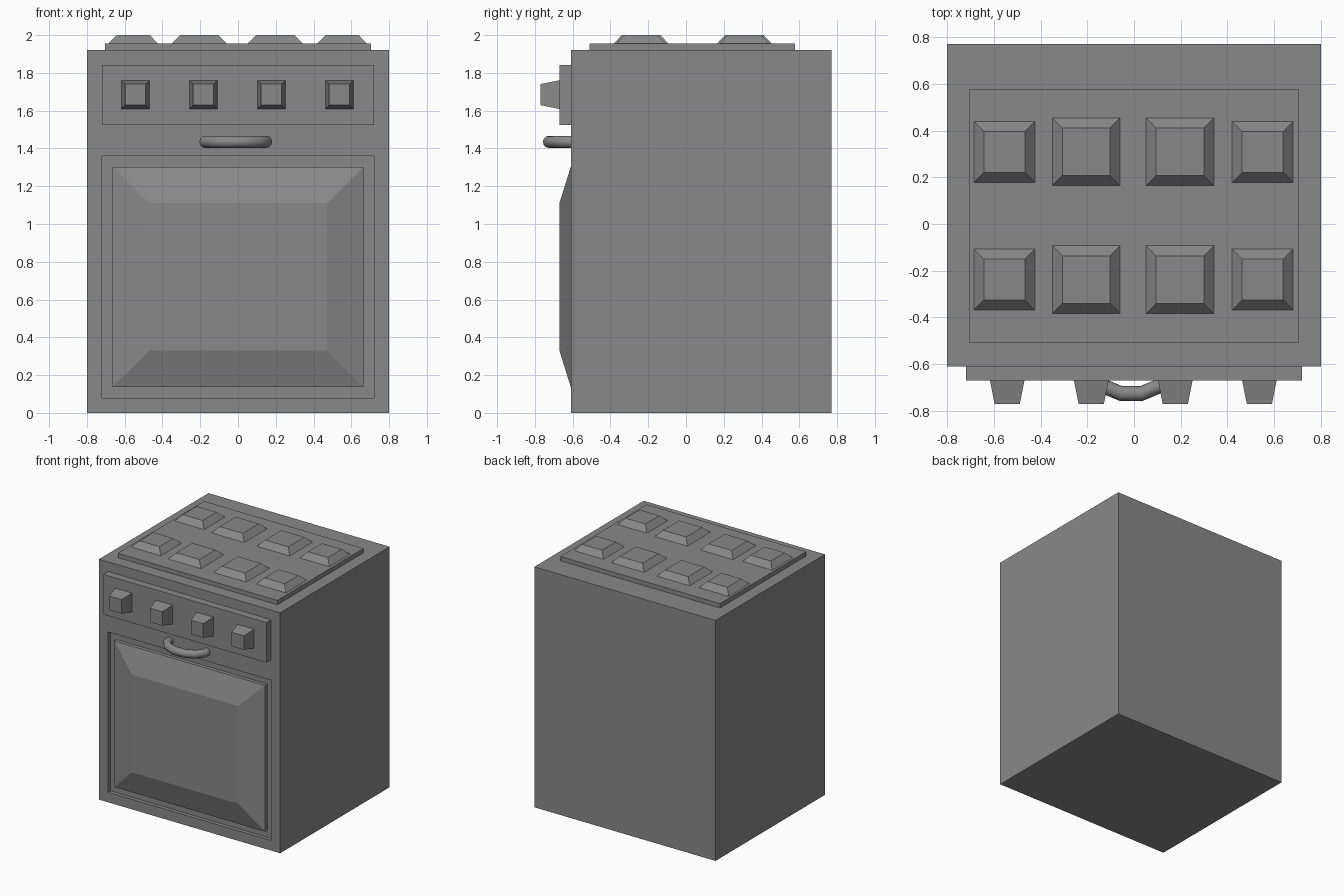
import bpy
import math
from mathutils import Vector

cube = bpy.data.objects.get("Cube")
if cube:
    bpy.data.objects.remove(cube, do_unlink=True)

# Single enamel colour
grey = bpy.data.materials.new("grey_enamel")
grey.use_nodes = True
GREY = (0.25, 0.25, 0.25, 1)
grey.diffuse_color = GREY
grey.node_tree.nodes["Principled BSDF"].inputs["Base Color"].default_value = GREY


def add_object(name, verts, faces):
    mesh = bpy.data.meshes.new(name)
    mesh.from_pydata(verts, [], faces)
    mesh.materials.append(grey)
    obj = bpy.data.objects.new(name, mesh)
    bpy.context.collection.objects.link(obj)
    return obj


def loft(name, rings, start_cap=True):
    """Join four-cornered rings into a shell, closed at the ends."""
    verts = [v for ring in rings for v in ring]
    faces = [(4 * r + i, 4 * r + (i + 1) % 4, 4 * r + 4 + (i + 1) % 4, 4 * r + 4 + i)
             for r in range(len(rings) - 1) for i in range(4)]
    if start_cap:
        faces.append((3, 2, 1, 0))
    last = 4 * (len(rings) - 1)
    faces.append(tuple(range(last, last + 4)))
    return add_object(name, verts, faces)


def flat_ring(cx, cy, hx, hy, z):
    return [(cx + sx * hx, cy + sy * hy, z)
            for sx, sy in ((-1, -1), (1, -1), (1, 1), (-1, 1))]


def front_ring(cx, cz, hx, hz, y):
    return [(cx + sx * hx, y, cz + sz * hz)
            for sx, sz in ((-1, -1), (1, -1), (1, 1), (-1, 1))]


FRONT, BACK, TOP = -0.61, 0.77, 1.92
RECESS = FRONT + 0.03
PANEL = -0.67
DOOR_Z = 0.72

# Cabinet with a shallow pocket in its front for the door
loft("cabinet", [
    front_ring(0, TOP / 2, 0.8, TOP / 2, BACK),
    front_ring(0, TOP / 2, 0.8, TOP / 2, FRONT),
    front_ring(0, DOOR_Z, 0.72, 0.64, FRONT),
    front_ring(0, DOOR_Z, 0.72, 0.64, RECESS)])

# Door with a sloped border
loft("oven_door", [
    front_ring(0, DOOR_Z, 0.665, 0.583, RECESS),
    front_ring(0, DOOR_Z, 0.665, 0.583, FRONT),
    front_ring(0, DOOR_Z, 0.47, 0.39, PANEL)])

# Control panel and tapered knobs
loft("control_panel", [front_ring(0, 1.683, 0.72, 0.16, FRONT),
                       front_ring(0, 1.683, 0.72, 0.16, PANEL)])
for i in range(4):
    x = -0.543 + 0.36 * i
    loft(f"knob_{i + 1}", [front_ring(x, 1.685, 0.074, 0.076, PANEL),
                           front_ring(x, 1.685, 0.054, 0.056, -0.77)])

# Hob plate
loft("hob_plate", [flat_ring(0, 0.034, 0.705, 0.544, TOP),
                   flat_ring(0, 0.034, 0.705, 0.544, 1.955)])

# Burners: small at the sides, large in the middle
columns = ((-0.555, 0.131), (-0.205, 0.145), (0.197, 0.145), (0.551, 0.131))
for row, y in (("front", -0.238), ("back", 0.309)):
    for i, (x, half) in enumerate(columns):
        loft(f"{row}_burner_{i + 1}", [flat_ring(x, y, half, half, 1.955),
                                       flat_ring(x, y, half - 0.043, half - 0.043, 2.0)])

# Curved door handle, swept round tube with its ends inside the cabinet
SIDES, TUBE = 12, 0.032
angles = [math.radians(a) for a in range(-15, 196, 30)]
verts, faces = [], []
for a in angles:
    centre = Vector((-0.012 + 0.168 * math.cos(a), FRONT - 0.12 * math.sin(a), 1.435))
    out = Vector((0.12 * math.cos(a), -0.168 * math.sin(a), 0)).normalized()
    for s in range(SIDES):
        t = math.tau * s / SIDES
        verts.append(centre + TUBE * (math.cos(t) * out + math.sin(t) * Vector((0, 0, 1))))
for r in range(len(angles) - 1):
    for s in range(SIDES):
        n = (s + 1) % SIDES
        faces.append((r * SIDES + s, r * SIDES + n, (r + 1) * SIDES + n, (r + 1) * SIDES + s))
handle = add_object("door_handle", verts, faces)
handle.data.shade_smooth()

# Consistent outward faces
import bmesh
for obj in bpy.context.collection.objects:
    if obj.type == 'MESH' and obj.data.materials and obj.data.materials[0] == grey:
        bm = bmesh.new()
        bm.from_mesh(obj.data)
        bmesh.ops.recalc_face_normals(bm, faces=bm.faces)
        bm.to_mesh(obj.data)
        bm.free()
